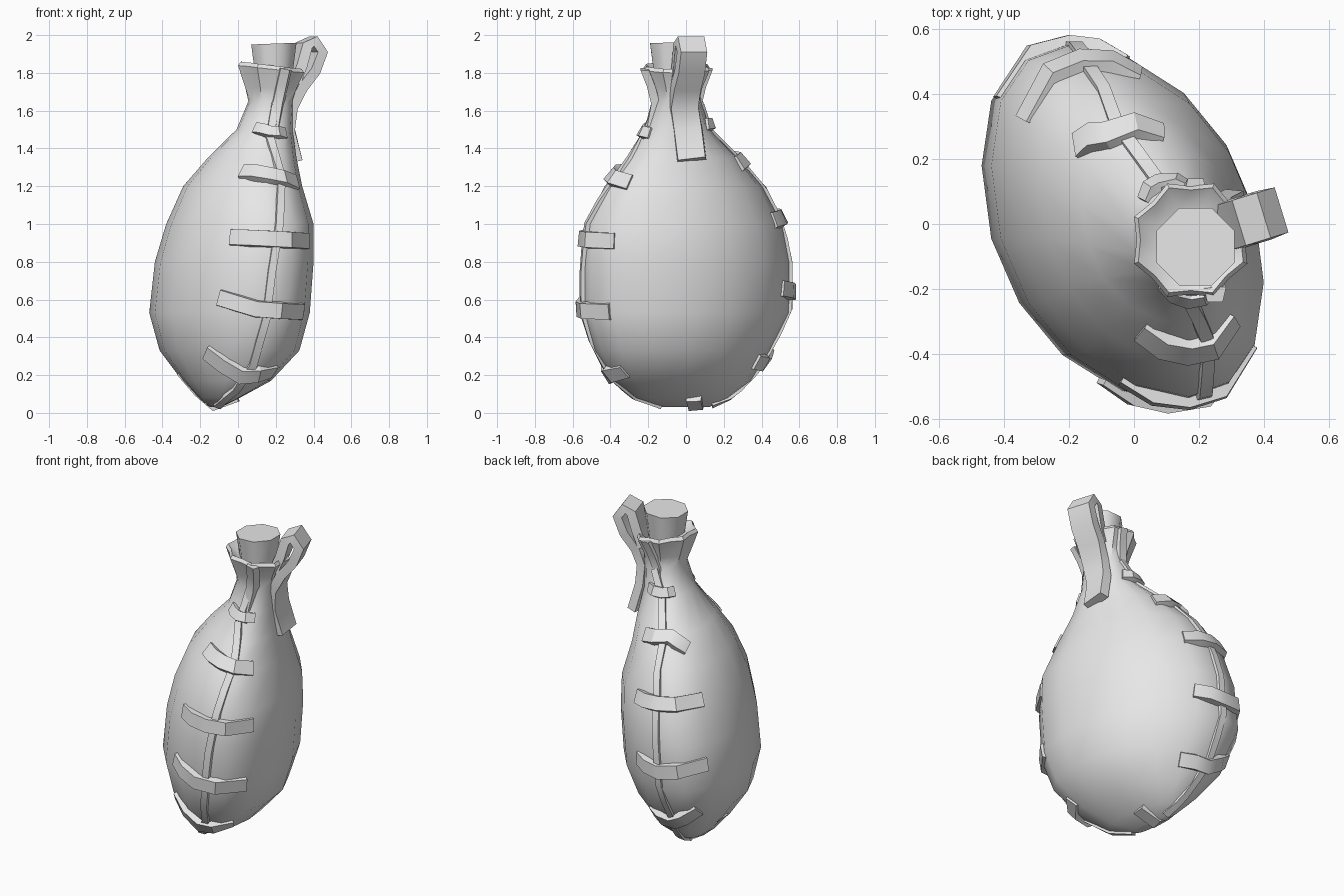
import bpy, bmesh, math
from mathutils import Vector, Matrix

if "Cube" in bpy.data.objects:
    bpy.data.objects.remove(bpy.data.objects["Cube"])

leather = bpy.data.materials.new("plain grey")
leather.diffuse_color = (0.8, 0.8, 0.8, 1)
leather.use_nodes = True
leather.node_tree.nodes["Principled BSDF"].inputs["Base Color"].default_value = leather.diffuse_color

# body levels: z, centre x, centre y, half width x, half width y, skew
LEVELS = [
    (0.03, -.12, 0, .03, .12, .33), (0.08, -.10, -.02, .11, .25, .33),
    (0.17, -.06, -.02, .235, .36, .33), (0.33, -.045, -.02, .37, .46, .33),
    (0.53, -.045, 0, .425, .545, .33), (0.80, -.02, 0, .42, .545, .33),
    (1.00, .01, -.01, .39, .515, .33), (1.20, .025, -.01, .315, .415, .33),
    (1.35, .075, -.015, .235, .29, .25), (1.50, .14, -.04, .148, .168, .15),
    (1.65, .175, -.045, .12, .125, 0),
]
SQUARE = .92  # below 1 gives fuller corners than an ellipse


def power(v):
    return math.copysign(abs(v) ** SQUARE, v)


def level(z):
    z = min(max(z, LEVELS[0][0]), LEVELS[-1][0])
    for a, b in zip(LEVELS, LEVELS[1:]):
        if z <= b[0]:
            f = (z - a[0]) / (b[0] - a[0])
            return [p + (q - p) * f for p, q in zip(a, b)]


def surf(t, z):
    z, cx, cy, a, b, s = level(z)
    c, d = power(math.cos(t)), power(math.sin(t))
    return Vector((cx + a * c, cy + b * (d * math.sqrt(1 - s * s) - c * s), z))


def on_body(x, z, side):
    """Point and outward normal on the front (-1) or back (+1) of the skin."""
    _, cx, _, a, _, _ = level(z)
    c = max(-.97, min(.97, (x - cx) / a))
    t = side * math.acos(math.copysign(abs(c) ** (1 / SQUARE), c))
    du = surf(t + .08, z) - surf(t - .08, z)
    dz = surf(t, z + .03) - surf(t, z - .03)
    return surf(t, z), du.cross(dz).normalized()


def finish(name, bm, angle=40):
    bmesh.ops.recalc_face_normals(bm, faces=bm.faces)
    me = bpy.data.meshes.new(name)
    bm.to_mesh(me)
    bm.free()
    me.materials.append(leather)
    ob = bpy.data.objects.new(name, me)
    bpy.context.collection.objects.link(ob)
    bpy.ops.object.select_all(action='DESELECT')
    ob.select_set(True)
    bpy.context.view_layer.objects.active = ob
    bpy.ops.object.shade_smooth_by_angle(angle=math.radians(angle))
    return ob


def loft(name, rings, angle=40):
    bm = bmesh.new()
    rows = [[bm.verts.new(p) for p in r] for r in rings]
    n = len(rows[0])
    for a, b in zip(rows, rows[1:]):
        for i in range(n):
            j = (i + 1) % n
            bm.faces.new((a[i], a[j], b[j], b[i]))
    bm.faces.new(rows[0][::-1])
    bm.faces.new(rows[-1])
    return finish(name, bm, angle)


def ribbon(name, pts, normals, half, lo, hi, bevel=.85, end=1.0, angle=30):
    """Flat band swept along points, raised along the normals."""
    rings = []
    for i, (p, n) in enumerate(zip(pts, normals)):
        tan = pts[min(i + 1, len(pts) - 1)] - pts[max(i - 1, 0)]
        w = n.cross(tan).normalized() * half
        top = hi * (end if i in (0, len(pts) - 1) else 1)
        rings.append([p - w + n * lo, p + w + n * lo,
                      p + w * bevel + n * top, p - w * bevel + n * top])
    return loft(name, rings, angle)


def body_band(name, xz, side, half, hi, steps=1, end=1.0):
    path = []
    for a, b in zip(xz, xz[1:]):
        for k in range(steps):
            f = k / steps
            path.append((a[0] + (b[0] - a[0]) * f, a[1] + (b[1] - a[1]) * f))
    path.append(xz[-1])
    pairs = [on_body(x, z, side) for x, z in path]
    return ribbon(name, [p for p, _ in pairs], [n for _, n in pairs], half, -.03, hi, .85, end)


# skin bag with a pleated, flared mouth
N = 16
rings = [[surf(2 * math.pi * i / N, l[0]) for i in range(N)] for l in LEVELS]
for z, r, pleat in [(1.72, .138, .009), (1.82, .178, .011), (1.84, .165, .01), (1.80, .11, 0)]:
    ring = []
    for i in range(N):
        t = 2 * math.pi * i / N
        rr = r + (pleat if i % 2 else -pleat)
        ring.append(Vector((.175 + rr * math.cos(t), -.05 + rr * math.sin(t),
                            z - .02 * math.cos(t) * (z > 1.75))))
    rings.append(ring)
loft("skin_bag", rings)

# tapered stopper
loft("stopper", [[Vector((.19 + r * math.cos(a), -.07 + r * math.sin(a), z + .005 * math.cos(a)))
                  for a in [math.pi * (k + .5) / 4 for k in range(8)]]
                 for z, r in [(1.70, .095), (1.80, .108), (1.955, .13)]], 55)

# raised seams down front and back
body_band("front_seam", [(.2, 1.64), (.17, 1.46), (.23, 1.25), (.22, 1.0), (.18, .75),
                         (.15, .5), (.08, .25), (-.01, .12), (-.06, .08), (-.11, .035)],
          -1, .024, .01, 2)
body_band("back_seam", [(.16, 1.64), (.08, 1.5), (-.05, 1.32), (-.14, 1.05), (-.18, .8),
                        (-.2, .55), (-.2, .3), (-.15, .12), (-.12, .04)], 1, .024, .01, 2)

# pleat folds on the neck continuing the seams
for name, x, y in [("front_fold", .21, -1), ("back_fold", .15, 1)]:
    pts = [Vector((x + dx, -.05 + y * r, z))
           for dx, r, z in [(-.02, .14, 1.52), (0, .118, 1.64), (.02, .14, 1.73), (.04, .175, 1.82)]]
    ribbon(name, pts, [Vector((0, y, 0))] * 4, .035, -.03, .016, .7)

# wide stitches across the seams
FRONT = [[(.09, 1.51), (.17, 1.48), (.25, 1.48)],
         [(.02, 1.28), (.17, 1.25), (.31, 1.22)],
         [(-.04, .93), (.17, .92), (.37, .91)],
         [(-.10, .61), (.10, .55), (.34, .535)],
         [(-.17, .32), (.02, .20), (.19, .22)]]
BACK = [[(.03, 1.53), (.08, 1.52), (.18, 1.53)],
        [(-.18, 1.29), (-.08, 1.34), (.09, 1.32)],
        [(-.34, 1.04), (-.16, 1.03), (.02, 1.02)],
        [(-.42, .68), (-.2, .64), (-.02, .66)],
        [(-.36, .37), (-.2, .27), (-.03, .27)]]
for side, label, rows in [(-1, "front", FRONT), (1, "back", BACK)]:
    for i, row in enumerate(rows):
        body_band(f"{label}_stitch_{i + 1}", row, side, .034 if i == 0 else .048, .03, 2, .35)

# stitch under the base
base = [Vector(p) for p in [(-.31, .08, .21), (-.21, .07, .11), (-.125, .05, .035), (0, .04, .075)]]
ribbon("base_stitch", base, [Vector(n).normalized() for n in
                             [(-.8, 0, -.6), (-.6, .1, -.7), (-.1, .1, -1), (.4, 0, -.9)]],
       .045, -.03, .022, .85, .7)

# strap that runs up the neck and curls into a slightly turned loop
path = [(.312, .03, 1.34), (.272, .01, 1.50), (.28, -.01, 1.62), (.325, -.01, 1.72),
        (.395, -.01, 1.81), (.435, -.01, 1.91), (.395, -.01, 1.968), (.35, -.01, 1.945),
        (.32, -.01, 1.84), (.28, -.01, 1.74)]
turned, norms = [], []
pivot = Vector((.28, -.01, 0))
for i, p in enumerate(path):
    a, b = path[max(i - 1, 0)], path[min(i + 1, len(path) - 1)]
    turn = Matrix.Rotation(math.radians(17 * min(1, max(0, (p[2] - 1.5) / .25))), 3, 'Z')
    turned.append(turn @ (Vector(p) - pivot) + pivot)
    norms.append(turn @ Vector((b[2] - a[2], 0, a[0] - b[0])).normalized())
ribbon("hanging_strap", turned, norms, .078, -.028, .028, .93, 1, 50)
